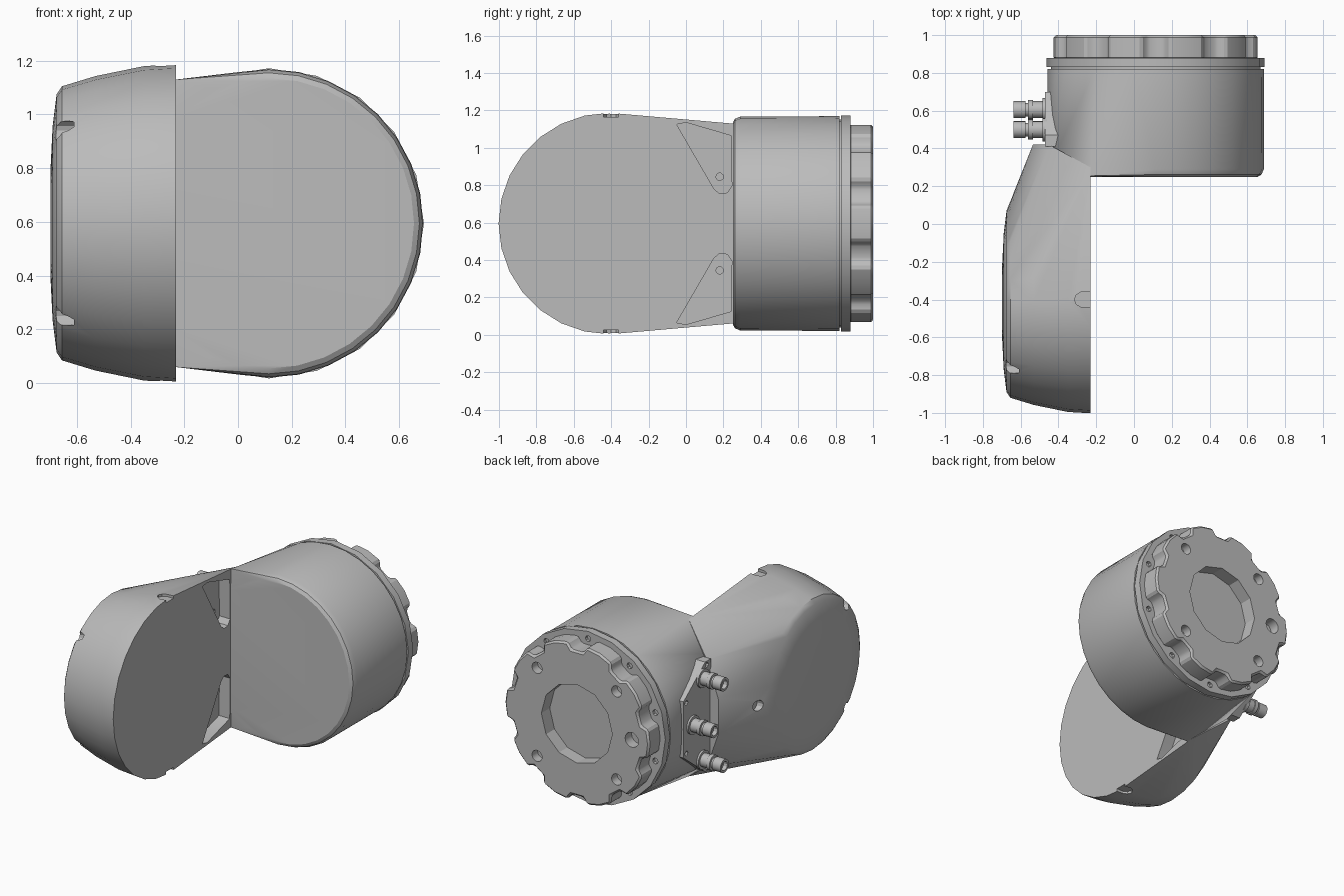
import bpy, bmesh, math

cube = bpy.data.objects.get("Cube")
if cube:
    bpy.data.objects.remove(cube, do_unlink=True)

GREY = (0.5, 0.5, 0.5, 1)
mat = bpy.data.materials.new("cast metal grey")
mat.use_nodes = True
mat.diffuse_color = GREY
mat.node_tree.nodes["Principled BSDF"].inputs["Base Color"].default_value = GREY

ZC = 0.595            # height of both drum axes
AY = -0.41            # side drum axis, runs along x
BX = 0.115            # main drum axis, runs along y


def finish(name, bm):
    bmesh.ops.recalc_face_normals(bm, faces=bm.faces)
    me = bpy.data.meshes.new(name)
    bm.to_mesh(me)
    bm.free()
    me.materials.append(mat)
    ob = bpy.data.objects.new(name, me)
    bpy.context.collection.objects.link(ob)
    return ob


def circle(u, v, r, n, start=0.0):
    return [(u + r * math.cos(start + math.tau * i / n),
             v + r * math.sin(start + math.tau * i / n)) for i in range(n)]


def place(axis, t, u, v):
    return {"x": (t, u, v), "y": (u, t, v), "z": (u, v, t)}[axis]


def prism(name, axis, outline, a, b):
    """Extrude a flat outline along an axis from a to b."""
    bm = bmesh.new()
    lo = [bm.verts.new(place(axis, a, u, v)) for u, v in outline]
    hi = [bm.verts.new(place(axis, b, u, v)) for u, v in outline]
    bm.faces.new(lo)
    bm.faces.new(hi[::-1])
    for i in range(len(lo)):
        j = (i + 1) % len(lo)
        bm.faces.new((lo[i], lo[j], hi[j], hi[i]))
    return finish(name, bm)


def hull(name, points):
    """Tight skin around drum rings and corner points."""
    bm = bmesh.new()
    for p in points:
        bm.verts.new(p)
    bmesh.ops.convex_hull(bm, input=bm.verts[:])
    bmesh.ops.delete(bm, geom=[v for v in bm.verts if not v.link_faces], context="VERTS")
    bmesh.ops.dissolve_limit(bm, angle_limit=0.015, verts=bm.verts[:], edges=bm.edges[:])
    return finish(name, bm)


def bake(ob):
    dg = bpy.context.evaluated_depsgraph_get()
    me = bpy.data.meshes.new_from_object(ob.evaluated_get(dg))
    ob.modifiers.clear()
    ob.data = me


def bevel(ob, width):
    m = ob.modifiers.new("bevel", "BEVEL")
    m.width, m.segments, m.limit_method, m.angle_limit = width, 1, "ANGLE", 0.8
    bake(ob)


def cut(ob, cutters):
    for c in cutters:
        m = ob.modifiers.new("cut", "BOOLEAN")
        m.operation, m.solver, m.object = "DIFFERENCE", "EXACT", c
        bake(ob)
        bpy.data.objects.remove(c, do_unlink=True)


def smooth(ob):
    bpy.ops.object.select_all(action="DESELECT")
    ob.select_set(True)
    bpy.context.view_layer.objects.active = ob
    bpy.ops.object.shade_smooth_by_angle(angle=math.radians(28))


def mirrored(x, y, dz):
    return [(x, y, ZC + dz), (x, y, ZC - dz)]


# Side drum with the neck that reaches to the main drum
side_profile = [(-0.23, 0.592), (-0.35, 0.585), (-0.53, 0.548),
                (-0.655, 0.51), (-0.675, 0.48), (-0.69, 0.36), (-0.698, 0.2)]
points = [(x, u, v) for x, r in side_profile for u, v in circle(AY, ZC, r, 28)]
points += mirrored(-0.23, 0.3, 0.53) + mirrored(-0.45, 0.42, 0.36)
points += mirrored(-0.535, 0.42, 0.12)
side = hull("side_drum", points)

cutters = []
for s in (1, -1):
    # triangular pockets in the flat face, each with a screw hole
    tri = [(-0.05, 0.53), (0.0, 0.54), (0.24, 0.47), (0.245, 0.2),
           (0.22, 0.165), (0.18, 0.16), (0.15, 0.185)]
    cutters.append(prism("cut", "x", [(y, ZC + s * z) for y, z in tri], -0.31, -0.2))
    cutters.append(prism("cut", "x", circle(0.18, ZC + s * 0.25, 0.02, 10), -0.36, -0.3))
    # rounded slots on the rim
    slot = [(-0.2, -0.44), (-0.28, -0.44), (-0.305, -0.425), (-0.315, -0.4),
            (-0.305, -0.375), (-0.28, -0.36), (-0.2, -0.36)]
    cutters.append(prism("cut", "z", slot, ZC + s * 0.57, ZC + s * 0.63))
# bolt holes round the outer cap
for y, z in ((0.15, 0), (AY - 0.345, 0.345), (AY - 0.345, -0.345)):
    cutters.append(prism("cut", "x", circle(y, ZC + z, 0.036, 12), -0.75, -0.61))
cut(side, cutters)
smooth(side)

# Main drum, drawn out flat towards the neck
points = []
for y, r in ((0.25, 0.54), (0.262, 0.56), (0.29, 0.572), (0.82, 0.574)):
    points += [(u, y, v) for u, v in circle(BX, ZC, r, 32)]
points += mirrored(-0.23, 0.255, 0.535) + mirrored(-0.45, 0.3, 0.36)
main = hull("main_drum", points)
smooth(main)

smooth(prism("seam_groove", "y", circle(BX, ZC, 0.555, 32), 0.8, 0.84))

# Back flange with small screw holes, one in each notch of the ring
NOTCHES = 10
flange = prism("back_flange", "y", circle(BX, ZC, 0.577, 20), 0.83, 0.88)
cut(flange, [prism("cut", "y", circle(u, v, 0.02, 8), 0.86, 0.9)
             for u, v in circle(BX, ZC, 0.528, NOTCHES, math.pi / NOTCHES)])
smooth(flange)

# Notched end ring with centre recess and bolt holes
outline = []
for i in range(NOTCHES):
    for deg, r in ((-10, 0.535), (0, 0.54), (10, 0.535), (13, 0.49), (23, 0.49)):
        a = math.tau * i / NOTCHES + math.radians(deg)
        outline.append((BX + r * math.cos(a), ZC + r * math.sin(a)))
ring = prism("end_ring", "y", outline, 0.87, 1.0)
bevel(ring, 0.012)
cutters = [prism("cut", "y", circle(BX, ZC, 0.265, 12), 0.91, 1.1),
           prism("cut", "y", circle(BX - 0.41, ZC, 0.05, 14), 0.93, 1.1)]
cutters += [prism("cut", "y", circle(u, v, 0.038, 14), 0.94, 1.1)
            for u, v in circle(BX, ZC, 0.42, 4, math.pi / 4)]
cut(ring, cutters)
smooth(ring)

# Connector plate with corner screw holes
half = [(0.41, 0.37), (0.47, 0.37), (0.7, 0.19)]
outline = [(y, ZC + z) for y, z in half] + [(y, ZC - z) for y, z in reversed(half)]
plate = prism("connector_plate", "x", outline, -0.472, -0.4)
cut(plate, [prism("cut", "x", circle(y, ZC + s * z, 0.016, 8), -0.5, -0.45)
            for s in (1, -1) for y, z in ((0.45, 0.345), (0.67, 0.17))])
smooth(plate)

# Three cable connectors, each a stack of collars
collars = [("base", 0.062, -0.485, -0.46), ("body", 0.045, -0.54, -0.48),
           ("nut", 0.052, -0.56, -0.535), ("neck", 0.036, -0.58, -0.555),
           ("tip", 0.045, -0.638, -0.575)]
for label, y, z in (("upper", 0.5, 0.275), ("middle", 0.605, 0), ("lower", 0.5, -0.275)):
    for part, r, a, b in collars:
        ob = prism(f"{label}_connector_{part}", "x", circle(y, ZC + z, r, 16), a, b)
        if part == "tip":
            cut(ob, [prism("cut", "x", circle(y, ZC + z, 0.03, 12), -0.7, -0.61)])
        smooth(ob)
